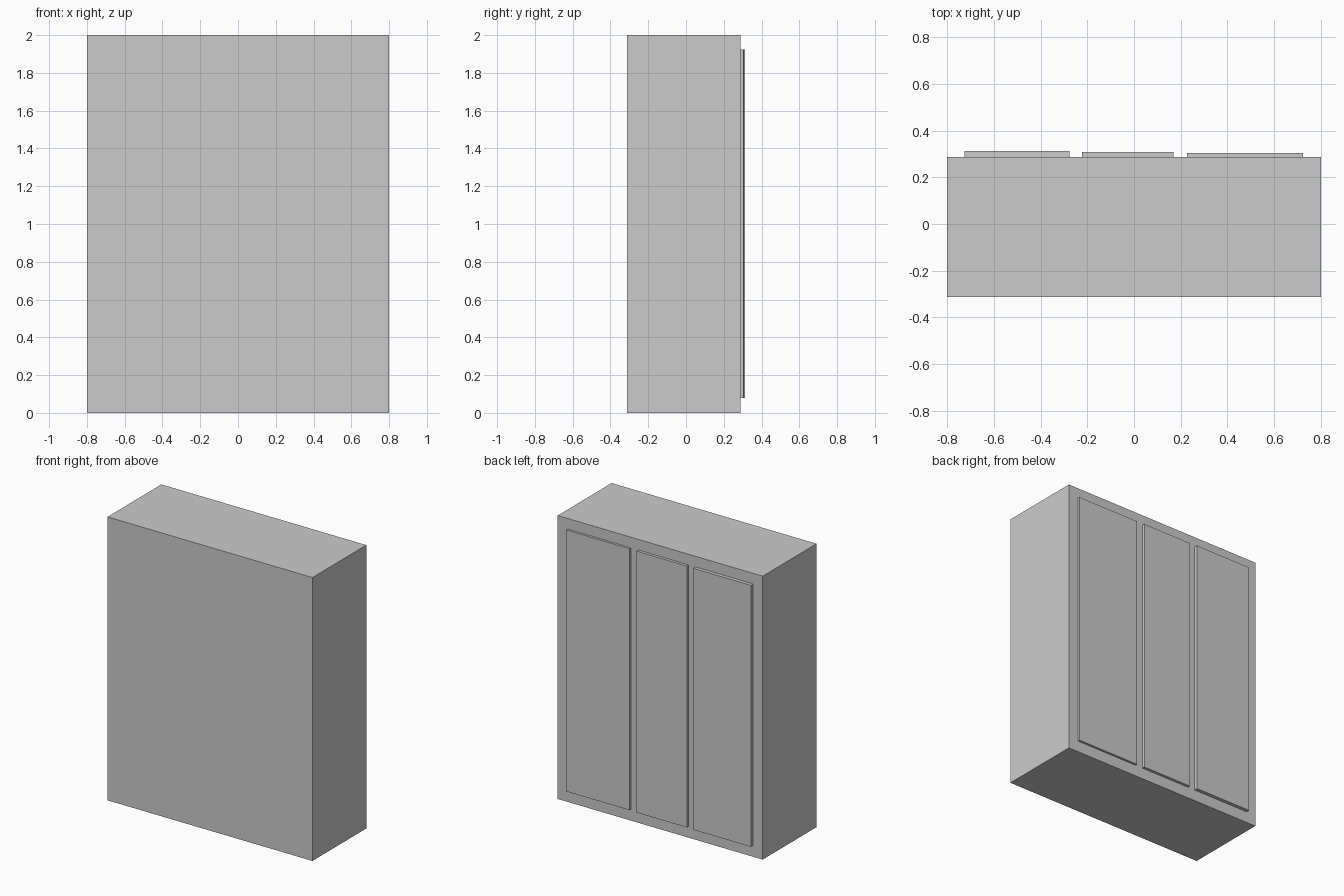
import bpy
import bmesh
from mathutils import Matrix, Vector

if "Cube" in bpy.data.objects:
    bpy.data.objects.remove(bpy.data.objects["Cube"])


def box(name, lo, hi):
    """Flat-faced box between two opposite corners."""
    lo, hi = Vector(lo), Vector(hi)
    bm = bmesh.new()
    bmesh.ops.create_cube(
        bm, size=1,
        matrix=Matrix.Translation((lo + hi) / 2) @ Matrix.Diagonal((*(hi - lo), 1)))
    mesh = bpy.data.meshes.new(name)
    bm.to_mesh(mesh)
    bm.free()
    obj = bpy.data.objects.new(name, mesh)
    bpy.context.collection.objects.link(obj)
    return obj


BACK = 0.2875  # plane of the cabinet face that carries the panels

# Cabinet body
box("cabinet_body", (-0.8, -0.3125, 0), (0.8, BACK, 2))

# Three raised door panels: x start, x end, thickness
panels = {
    "left_panel": (-0.725, -0.277, 0.025),
    "middle_panel": (-0.222, 0.17, 0.02),
    "right_panel": (0.227, 0.723, 0.016),
}
for name, (x0, x1, depth) in panels.items():
    box(name, (x0, BACK, 0.08), (x1, BACK + depth, 1.925))
